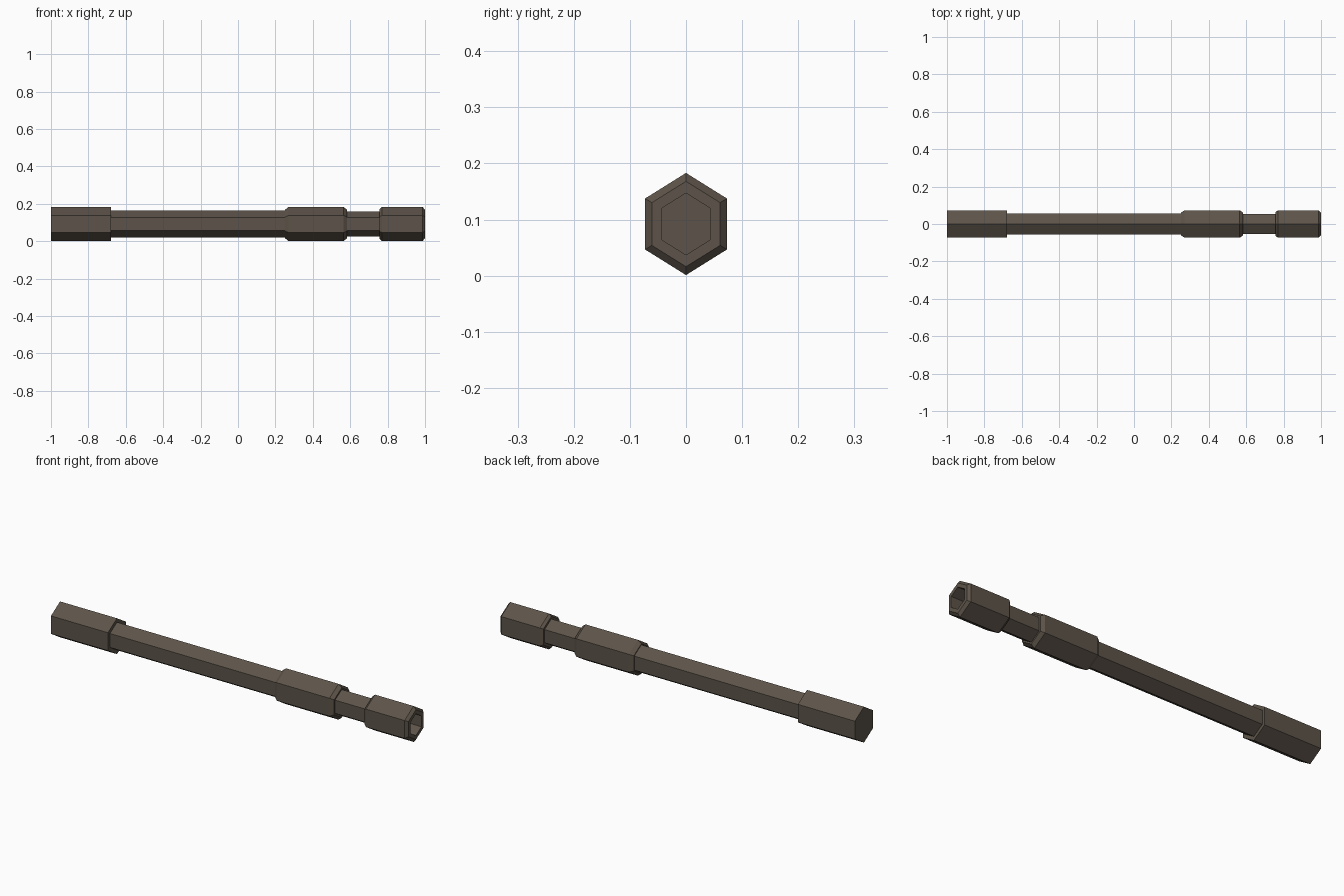
import bpy
import bmesh
from math import cos, sin, tau

cube = bpy.data.objects.get("Cube")
if cube:
    bpy.data.objects.remove(cube, do_unlink=True)

SIDES = 6
AXIS_Z = 0.092      # height of the long axis
SQUASH = 0.925      # hexagon is slightly narrow in y
R = 0.091           # full radius of the thick parts
ROD = 0.071
NECK = 0.067

# Single dark bronze material
COLOUR = (0.11, 0.088, 0.067, 1)
bronze = bpy.data.materials.new("dark bronze")
bronze.use_nodes = True
bronze.diffuse_color = COLOUR
shader = next(n for n in bronze.node_tree.nodes if n.type == 'BSDF_PRINCIPLED')
shader.inputs["Base Color"].default_value = COLOUR


def hex_part(name, profile):
    """Sweep (x, radius) stations into a capped hexagonal solid."""
    bm = bmesh.new()
    rings = []
    for x, r in profile:
        angles = [tau * k / SIDES for k in range(SIDES)]
        rings.append([bm.verts.new((x, r * sin(a) * SQUASH, AXIS_Z + r * cos(a)))
                      for a in angles])
    for a, b in zip(rings, rings[1:]):
        for k in range(SIDES):
            n = (k + 1) % SIDES
            bm.faces.new((a[k], a[n], b[n], b[k]))
    bm.faces.new(rings[0])
    bm.faces.new(rings[-1])
    bmesh.ops.recalc_face_normals(bm, faces=bm.faces)
    mesh = bpy.data.meshes.new(name)
    bm.to_mesh(mesh)
    bm.free()
    mesh.materials.append(bronze)
    obj = bpy.data.objects.new(name, mesh)
    bpy.context.collection.objects.link(obj)
    return obj


# Plain square-ended grip
hex_part("handle", [(-1, R), (-0.68, R)])

# Long thin rod and the shorter neck, tucked into their neighbours
hex_part("shaft", [(-0.7, ROD), (0.3, ROD)])
hex_part("neck", [(0.55, NECK), (0.8, NECK)])

# Collar with bevelled shoulders
hex_part("collar", [(0.251, 0.076), (0.27, R), (0.565, R), (0.583, 0.076)])

# Bevelled socket with a hexagonal recess in its end
hex_part("socket", [(0.757, 0.08), (0.77, R), (0.987, R),
                    (1, 0.076), (1, 0.055), (0.88, 0.055)])
